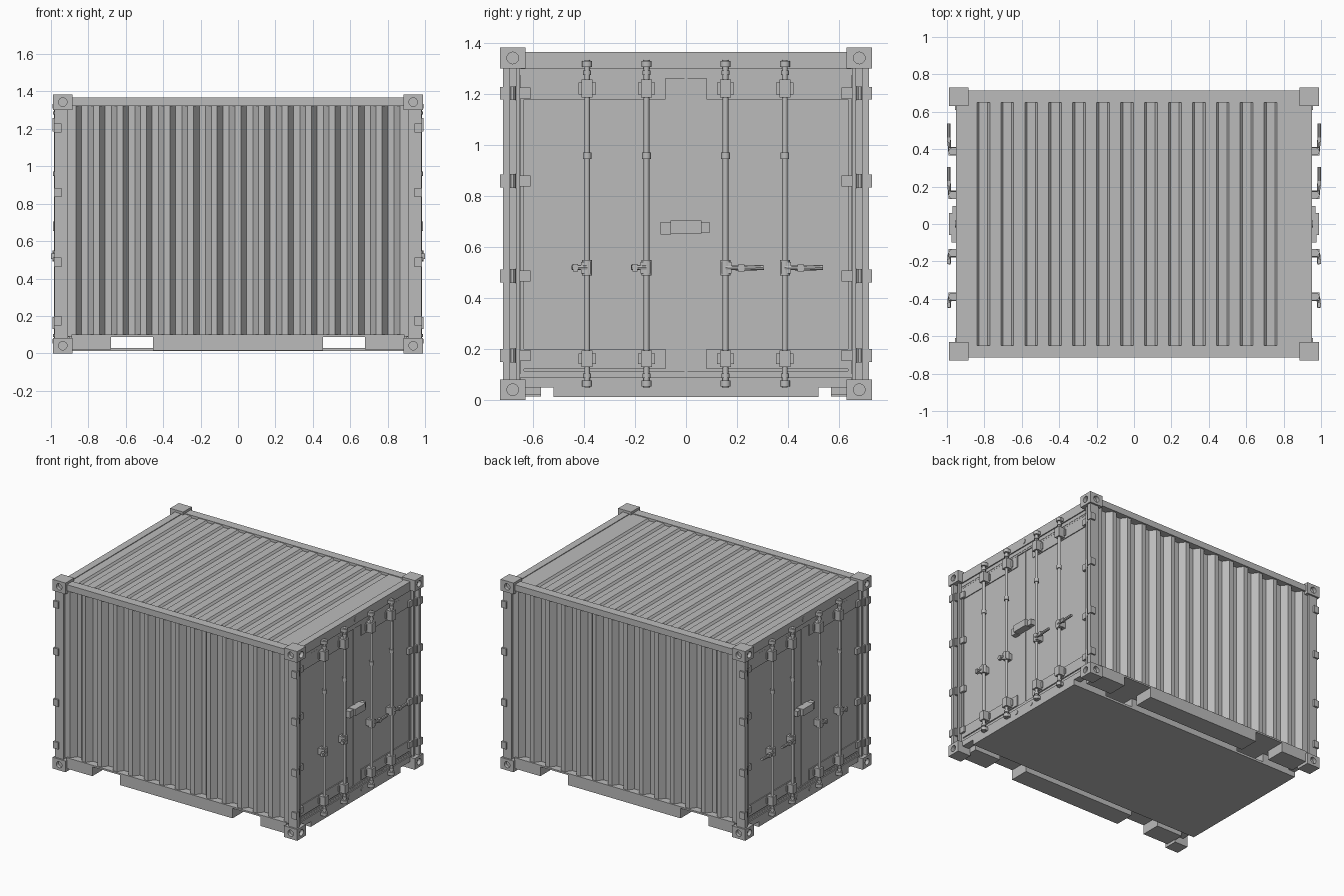
import bpy, bmesh, math
from mathutils import Matrix, Vector

cube = bpy.data.objects.get("Cube")
if cube:
    bpy.data.objects.remove(cube, do_unlink=True)

GREY = (0.5, 0.5, 0.5, 1.0)
mat = bpy.data.materials.new("grey_steel")
mat.use_nodes = True
mat.diffuse_color = GREY
mat.node_tree.nodes["Principled BSDF"].inputs["Base Color"].default_value = GREY


def box(bm, x, y, z):
    """Box from three (low, high) ranges."""
    m = Matrix.Translation([sum(r) / 2 for r in (x, y, z)])
    m = m @ Matrix.Diagonal([r[1] - r[0] for r in (x, y, z)] + [1])
    bmesh.ops.create_cube(bm, size=1, matrix=m)


def cyl(bm, a, b, r, n=12):
    """Cylinder between two points."""
    a, b = Vector(a), Vector(b)
    m = Matrix.Translation((a + b) / 2) @ (b - a).to_track_quat('Z', 'Y').to_matrix().to_4x4()
    bmesh.ops.create_cone(bm, cap_ends=True, segments=n, radius1=r, radius2=r,
                          depth=(b - a).length, matrix=m)


def finish(bm, name, mirror="", smooth=False):
    """Turn the bmesh into an object, mirrored over the named axes."""
    me = bpy.data.meshes.new(name)
    bm.to_mesh(me)
    bm.free()
    me.materials.append(mat)
    ob = bpy.data.objects.new(name, me)
    bpy.context.collection.objects.link(ob)
    bpy.ops.object.select_all(action='DESELECT')
    bpy.context.view_layer.objects.active = ob
    ob.select_set(True)
    if smooth:
        bpy.ops.object.shade_smooth_by_angle(angle=math.radians(40))
    if mirror:
        mod = ob.modifiers.new("mirror", 'MIRROR')
        mod.use_axis = ["x" in mirror, "y" in mirror, False]
        mod.use_mirror_merge = False
    return ob


def boxes(name, items, mirror=""):
    bm = bmesh.new()
    for it in items:
        box(bm, *it)
    return finish(bm, name, mirror)


def prism(name, points, offset, mirror=""):
    """Closed outline extruded along an offset."""
    bm = bmesh.new()
    face = bm.faces.new([bm.verts.new(p) for p in points])
    ext = bmesh.ops.extrude_face_region(bm, geom=[face], use_keep_orig=True)
    verts = [g for g in ext["geom"] if isinstance(g, bmesh.types.BMVert)]
    bmesh.ops.translate(bm, verts=verts, vec=offset)
    bmesh.ops.recalc_face_normals(bm, faces=bm.faces)
    return finish(bm, name, mirror)


def corrugation(start, end, first, period, count, slope, low, outer, inner):
    """Trapezoid wave as (x, height) pairs."""
    pts = [(start, outer)]
    for k in range(count):
        x = first + k * period
        pts += [(x, outer), (x + slope, inner),
                (x + slope + low, inner), (x + 2 * slope + low, outer)]
    return pts + [(end, outer)]


# Corrugated side walls
wave = corrugation(-0.92, 0.92, -0.867, 0.126, 14, 0.03, 0.034, 0.702, 0.66)
outline = [(x, d, 0.09) for x, d in wave] + [(0.92, 0.63, 0.09), (-0.92, 0.63, 0.09)]
prism("side_wall", outline, (0, 0, 1.24), "y")

# Corrugated roof, with a flat border around the ridges
wave = corrugation(-0.93, 0.93, -0.84, 0.128, 13, 0.012, 0.045, 1.362, 1.348)
outline = [(x, -0.655, z) for x, z in wave] + [(0.93, -0.655, 1.32), (-0.93, -0.655, 1.32)]
prism("roof", outline, (0, 1.31, 0))

# Corner castings with side holes
for name, z0, z1 in (("bottom", 0.0, 0.082), ("top", 1.302, 1.384)):
    zc = (z0 + z1) / 2
    bm = bmesh.new()
    cyl(bm, (0.965, 0.68, zc), (1.05, 0.68, zc), 0.023, 16)
    cyl(bm, (0.937, 0.705, zc), (0.937, 0.80, zc), 0.023, 16)
    cutter = finish(bm, "casting_cutter")
    cutter.hide_render = True
    ob = boxes(name + "_corner_casting", [((0.885, 0.99), (0.63, 0.73), (z0, z1))])
    cut = ob.modifiers.new("holes", 'BOOLEAN')
    cut.operation = 'DIFFERENCE'
    cut.object = cutter
    bpy.ops.object.modifier_apply(modifier="holes")
    bpy.data.objects.remove(cutter, do_unlink=True)
    mod = ob.modifiers.new("mirror", 'MIRROR')
    mod.use_axis = (True, True, False)

# Frame: corner posts, rails, headers and sills
boxes("corner_post", [((0.91, 0.98), (0.69, 0.718), (0.08, 1.304)),
                      ((0.91, 0.945), (0.665, 0.692), (0.08, 1.304)),
                      ((0.91, 0.965), (0.652, 0.668), (0.08, 1.304))], "xy")
boxes("top_side_rail", [((-0.89, 0.89), (0.65, 0.715), (1.322, 1.367))], "y")
boxes("bottom_side_rail", [((-0.455, 0.455), (0.57, 0.713), (0.015, 0.097)),
                           ((0.68, 0.89), (0.57, 0.713), (0.02, 0.097)),
                           ((-0.89, -0.68), (0.57, 0.713), (0.02, 0.097)),
                           ((-0.89, 0.89), (0.57, 0.713), (0.088, 0.1))], "y")
boxes("end_header", [((0.90, 0.953), (-0.65, 0.65), (1.30, 1.367)),
                     ((0.90, 0.945), (-0.66, 0.66), (1.275, 1.302))], "x")
boxes("end_sill", [((0.90, 0.953), (-0.52, 0.52), (0.012, 0.09)),
                   ((0.90, 0.953), (-0.65, 0.65), (0.05, 0.09)),
                   ((0.90, 0.945), (-0.66, 0.66), (0.088, 0.104))], "x")

# Floor with two open fork pockets running across
boxes("floor", [((-0.95, 0.95), (-0.52, 0.52), (0.012, 0.028)),
                ((-0.92, 0.92), (-0.65, 0.65), (0.09, 0.105)),
                ((-0.455, 0.455), (-0.52, 0.52), (0.02, 0.095)),
                ((0.68, 0.92), (-0.52, 0.52), (0.02, 0.095)),
                ((-0.92, -0.68), (-0.52, 0.52), (0.02, 0.095))])

# Door leaves: a grid whose louvre cells are inset inwards
bm = bmesh.new()
ys = (0.004, 0.075, 0.615, 0.65)
zs = (0.108, 0.40, 0.482, 0.545, 0.628, 0.685, 0.772, 0.83, 0.917, 1.27)
grid = [[bm.verts.new((0.937, y, z)) for y in ys] for z in zs]
louvres = []
for j in range(len(zs) - 1):
    for i in range(len(ys) - 1):
        f = bm.faces.new((grid[j][i], grid[j][i + 1], grid[j + 1][i + 1], grid[j + 1][i]))
        if i == 1 and j % 2 == 1:
            louvres.append(f)
bmesh.ops.inset_individual(bm, faces=louvres, thickness=0.022, depth=-0.03)
finish(bm, "door_leaf", "xy")
boxes("door_backing", [((0.88, 0.9), (-0.652, 0.652), (0.1, 1.30))], "x")

# Raised bands, door edges and the centre seam
boxes("door_band", [((0.93, 0.943), (0.08, 0.64), (1.18, 1.262)),
                    ((0.93, 0.943), (0.08, 0.64), (0.122, 0.2))], "xy")
boxes("door_seal", [((0.925, 0.944), (0.636, 0.65), (0.105, 1.272)),
                    ((0.925, 0.944), (0.0, 0.65), (1.262, 1.274)),
                    ((0.925, 0.944), (0.0, 0.65), (0.104, 0.114)),
                    ((0.925, 0.941), (0.0, 0.006), (0.11, 1.27))], "xy")

# Hinges
bm = bmesh.new()
for z in (0.175, 0.487, 0.86, 1.205):
    box(bm, (0.935, 0.958), (0.61, 0.70), (z - 0.022, z + 0.022))
    box(bm, (0.945, 0.985), (0.695, 0.73), (z - 0.025, z + 0.025))
    cyl(bm, (0.962, 0.682, z - 0.027), (0.962, 0.682, z + 0.027), 0.014, 10)
finish(bm, "hinge", "xy")

# Locking rods with cams, collars, brackets and handle hubs
RX = 0.972
bm = bmesh.new()
for y in (0.155, 0.388):
    cyl(bm, (RX, y, 0.05), (RX, y, 1.335), 0.011)
    for z, h, r in ((0.065, 0.012, 0.02), (0.096, 0.008, 0.016), (0.96, 0.013, 0.017),
                    (1.32, 0.012, 0.02), (1.285, 0.008, 0.016), (0.52, 0.03, 0.02)):
        cyl(bm, (RX, y, z - h), (RX, y, z + h), r)
finish(bm, "locking_rod", "xy", smooth=True)
bm = bmesh.new()
for y in (0.155, 0.388):
    for z0, z1 in ((1.187, 1.258), (0.13, 0.195)):
        box(bm, (0.935, 0.992), (y - 0.022, y + 0.022), (z0, z1))
        box(bm, (0.935, 0.95), (y - 0.034, y + 0.034), (z0 + 0.012, z1 - 0.012))
    box(bm, (0.935, 0.99), (y - 0.014, y + 0.024), (0.497, 0.543))
    for z in (0.065, 1.32):
        box(bm, (0.945, 0.975), (y - 0.02, y + 0.02), (z - 0.012, z + 0.012))
finish(bm, "rod_bracket", "xy")

# Handles: long on one leaf, short stubs on the other
bm = bmesh.new()
for y in (0.155, 0.388):
    cyl(bm, (0.985, y, 0.52), (0.99, y + 0.08, 0.518), 0.009, 8)
    cyl(bm, (0.99, y + 0.07, 0.518), (0.99, y + 0.15, 0.521), 0.01, 8)
    box(bm, (0.98, 1.0), (y + 0.05, y + 0.075), (0.506, 0.533))
for y in (-0.155, -0.388):
    cyl(bm, (0.985, y, 0.52), (0.99, y - 0.06, 0.522), 0.01, 8)
    box(bm, (0.98, 1.0), (y - 0.055, y - 0.035), (0.505, 0.535))
finish(bm, "door_handle", "x", smooth=True)

# Centre lock box
boxes("lock_box", [((0.935, 0.99), (-0.06, 0.06), (0.655, 0.705)),
                   ((0.935, 0.975), (-0.1, -0.058), (0.65, 0.7)),
                   ((0.935, 0.97), (0.058, 0.095), (0.658, 0.698))], "x")

# Round bosses on the header and sill
bm = bmesh.new()
for y, z, r in ((0, 1.334, 0.018), (-0.075, 0.06, 0.015), (0.075, 0.06, 0.015)):
    cyl(bm, (0.945, y, z), (0.957, y, z), r, 16)
finish(bm, "frame_boss", "x")
